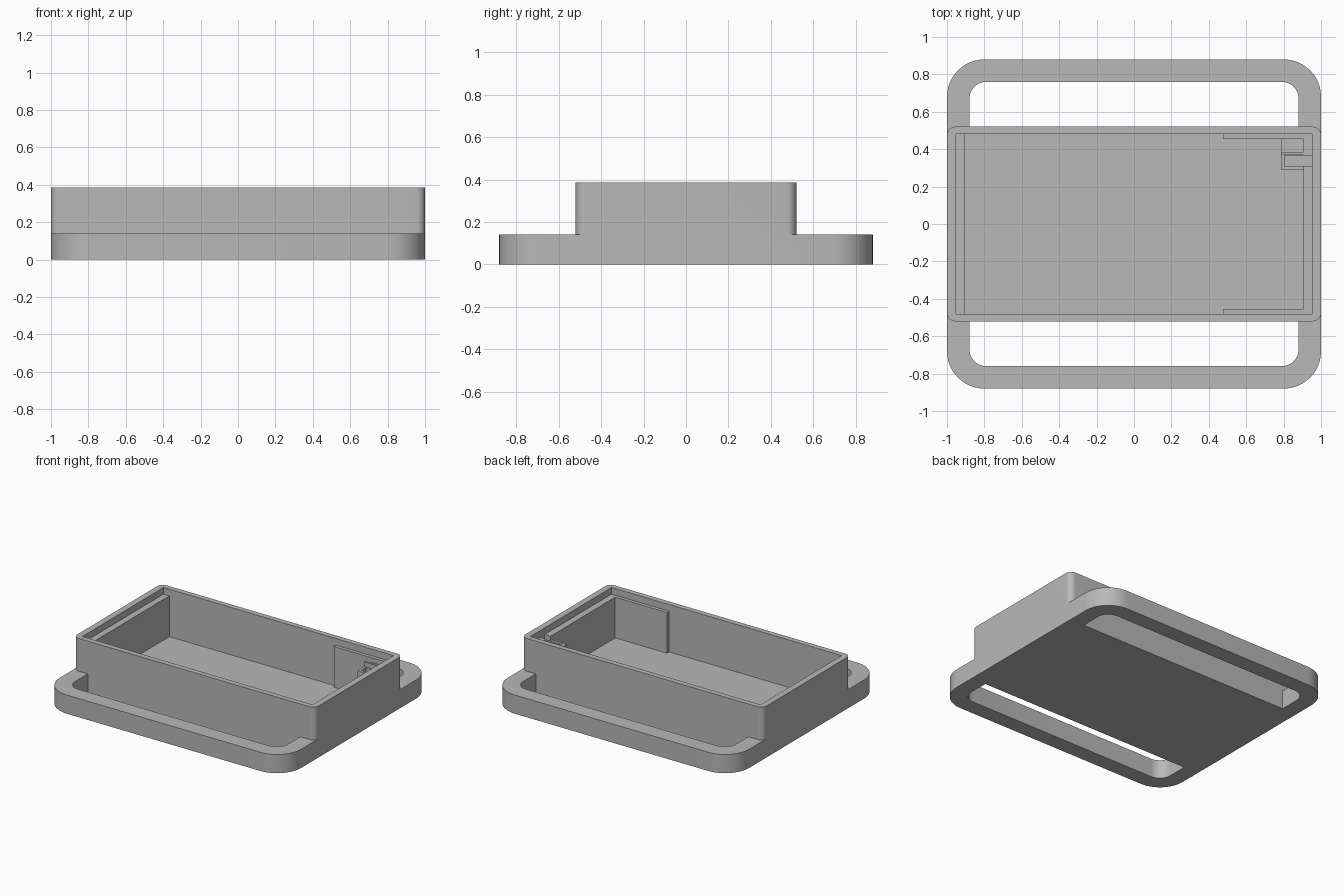
import bpy, bmesh
from math import pi, cos, sin

cube = bpy.data.objects.get("Cube")
if cube:
    bpy.data.objects.remove(cube)

grey = bpy.data.materials.new("plain grey")
grey.use_nodes = True
GREY = (0.48, 0.48, 0.48, 1)
grey.diffuse_color = GREY
grey.node_tree.nodes["Principled BSDF"].inputs["Base Color"].default_value = GREY


def block(name, x, y, z, radii=(0, 0, 0, 0), steps=12):
    """Upright prism; radii round the corners in order +x+y, -x+y, -x-y, +x-y."""
    corners = [(x[1], y[1], -1, -1), (x[0], y[1], 1, -1),
               (x[0], y[0], 1, 1), (x[1], y[0], -1, 1)]
    bm = bmesh.new()
    ring = []
    for i, ((cx, cy, sx, sy), r) in enumerate(zip(corners, radii)):
        for k in range(steps + 1 if r else 1):
            a = pi / 2 * (i + k / steps)
            px = cx + sx * r + r * cos(a)
            py = cy + sy * r + r * sin(a)
            ring.append(bm.verts.new((px, py, z[0]) if r else (cx, cy, z[0])))
    base = bm.faces.new(ring)
    top = bmesh.ops.extrude_face_region(bm, geom=[base])["geom"]
    verts = [v for v in top if isinstance(v, bmesh.types.BMVert)]
    bmesh.ops.translate(bm, verts=verts, vec=(0, 0, z[1] - z[0]))
    bmesh.ops.recalc_face_normals(bm, faces=bm.faces)
    mesh = bpy.data.meshes.new(name)
    bm.to_mesh(mesh)
    bm.free()
    mesh.materials.append(grey)
    ob = bpy.data.objects.new(name, mesh)
    bpy.context.collection.objects.link(ob)
    return ob


def combine(target, tool, operation):
    """Apply a boolean and discard the tool."""
    mod = target.modifiers.new(operation, 'BOOLEAN')
    mod.operation, mod.solver, mod.object = operation, 'EXACT', tool
    bpy.context.view_layer.objects.active = target
    bpy.ops.object.modifier_apply(modifier=mod.name)
    bpy.data.objects.remove(tool)


# Base plate with the open tray standing on it
case = block("case", (-1, 1), (-.88, .88), (0, .14), (.2,) * 4)
combine(case, block("tray", (-1, 1), (-.52, .52), (.05, .385), (.045,) * 4), 'UNION')

# Strap slots, rounded on their outer corners only
R = .09
combine(case, block("back_slot", (-.88, .88), (.52, .76), (-.1, .3), (R, R, 0, 0)), 'DIFFERENCE')
combine(case, block("front_slot", (-.88, .88), (-.76, -.52), (-.1, .3), (0, 0, R, R)), 'DIFFERENCE')

# Cavity with a lid ledge at both ends, and a latch notch in one ledge
combine(case, block("cavity", (-.905, .905), (-.48, .48), (.03, .6)), 'DIFFERENCE')
combine(case, block("lid_recess", (-.953, .953), (-.48, .48), (.335, .6)), 'DIFFERENCE')
combine(case, block("notch", (.85, .953), (.31, .365), (.25, .6)), 'DIFFERENCE')

# Thickened inner side walls near one end
for side, name in ((1, "back_rib"), (-1, "front_rib")):
    block(name, (.475, .91), sorted((side * .455, side * .485)), (.025, .335))

# Latch holder: a shelf with a small slotted pocket
holder = block("latch_holder", (.785, .91), (.29, .46), (.025, .3))
combine(holder, block("latch_slot", (.805, 1), (.31, .365), (.25, .6)), 'DIFFERENCE')
block("latch_cheek", (.785, .91), (.37, .385), (.29, .335))

# Smooth the rounded corners, keep edges sharp
bpy.ops.object.select_all(action='DESELECT')
case.select_set(True)
bpy.context.view_layer.objects.active = case
bpy.ops.object.shade_smooth_by_angle(angle=pi / 6)
